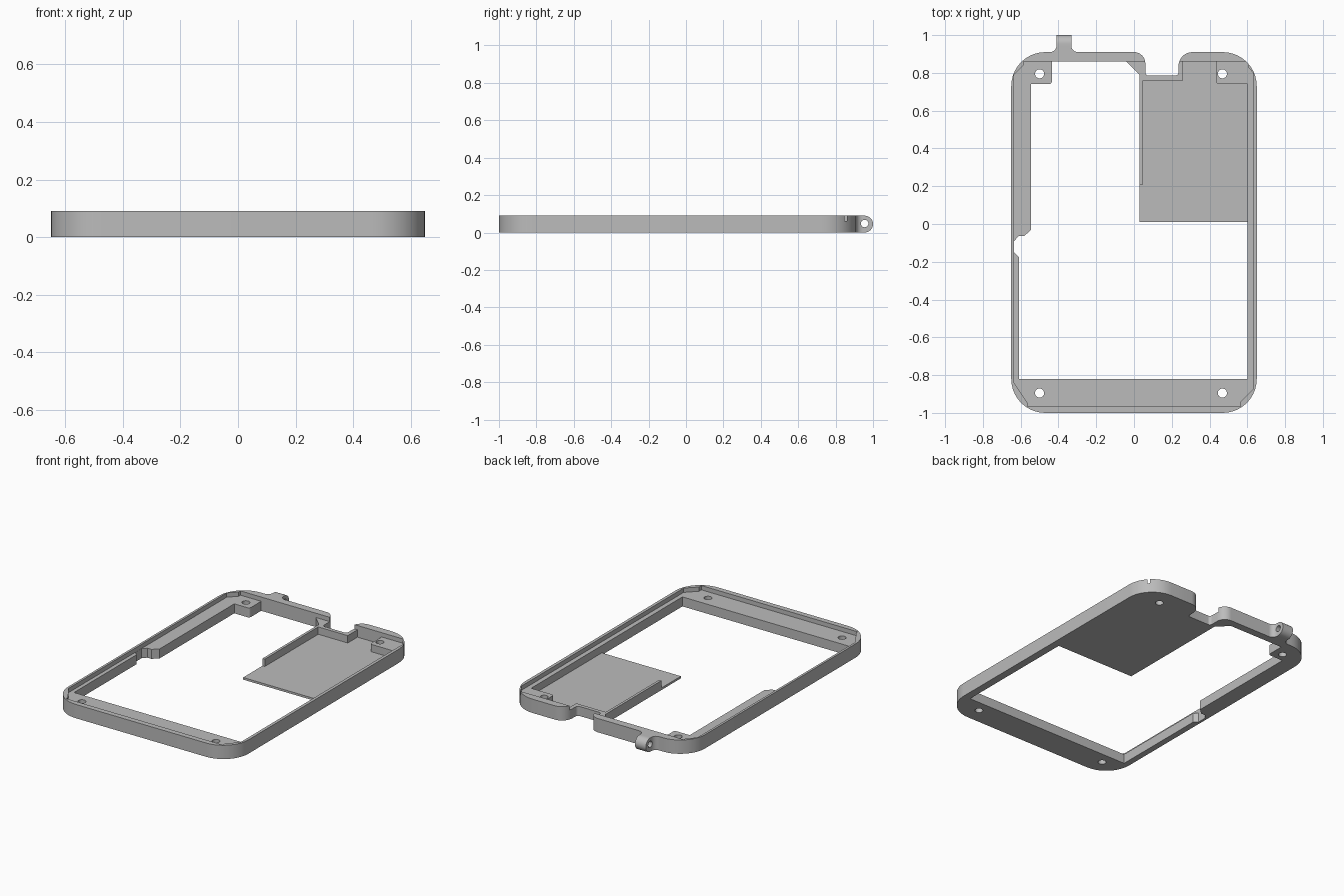
import bpy, bmesh, math
from mathutils import Vector, Matrix

if "Cube" in bpy.data.objects:
    bpy.data.objects.remove(bpy.data.objects["Cube"])

H = 0.09       # full height
LEDGE = 0.062  # inner ledge height
FLOOR = 0.014  # thin plate height

grey = bpy.data.materials.new("grey_plastic")
grey.diffuse_color = (0.5, 0.5, 0.5, 1)
grey.use_nodes = True
grey.node_tree.nodes["Principled BSDF"].inputs["Base Color"].default_value = grey.diffuse_color


def rounded(corners, steps=10):
    """Polygon from (x, y, radius) corners, each replaced by a tangent arc."""
    out = []
    n = len(corners)
    for i, c in enumerate(corners):
        p = Vector(c[:2])
        r = c[2] if len(c) > 2 else 0
        if r == 0:
            out.append(p)
            continue
        a = (Vector(corners[i - 1][:2]) - p).normalized()
        b = (Vector(corners[(i + 1) % n][:2]) - p).normalized()
        half = a.angle(b) / 2
        centre = p + (a + b).normalized() * (r / math.sin(half))
        t = r / math.tan(half)
        u, v = p + a * t - centre, p + b * t - centre
        sweep = u.angle(v)
        for k in range(steps + 1):
            f = k / steps
            out.append(centre + (u * math.sin((1 - f) * sweep)
                                 + v * math.sin(f * sweep)) / math.sin(sweep))
    return out


def finish(name, bm):
    bmesh.ops.recalc_face_normals(bm, faces=bm.faces)
    me = bpy.data.meshes.new(name)
    bm.to_mesh(me)
    bm.free()
    me.materials.append(grey)
    ob = bpy.data.objects.new(name, me)
    bpy.context.collection.objects.link(ob)
    return ob


def prism(name, corners, z0, z1):
    bm = bmesh.new()
    face = bm.faces.new([bm.verts.new((p.x, p.y, z0)) for p in rounded(corners)])
    ext = bmesh.ops.extrude_face_region(bm, geom=[face])
    bmesh.ops.translate(bm, vec=(0, 0, z1 - z0),
                        verts=[g for g in ext["geom"] if isinstance(g, bmesh.types.BMVert)])
    return finish(name, bm)


def cylinder(name, centre, radius, depth, axis="Z", sides=32):
    bm = bmesh.new()
    m = Matrix.Translation(centre)
    if axis == "X":
        m = m @ Matrix.Rotation(math.pi / 2, 4, "Y")
    bmesh.ops.create_cone(bm, cap_ends=True, segments=sides, radius1=radius,
                          radius2=radius, depth=depth, matrix=m)
    return finish(name, bm)


def combine(body, tool, op="DIFFERENCE"):
    tool.hide_render = True
    mod = body.modifiers.new("bool", "BOOLEAN")
    mod.operation, mod.solver, mod.object = op, "EXACT", tool
    bpy.context.view_layer.objects.active = body
    bpy.ops.object.modifier_apply(modifier=mod.name)
    bpy.data.objects.remove(tool, do_unlink=True)


# outer body with notch and lug stem
frame = prism("frame", [
    (-0.65, -1, 0.18), (0.65, -1, 0.18), (0.65, 0.91, 0.18),
    (0.235, 0.91, 0.075), (0.235, 0.785, 0.018), (0.06, 0.785, 0.018),
    (0.06, 0.91, 0.06), (-0.332, 0.91, 0.035), (-0.332, 0.955),
    (-0.41, 0.955), (-0.41, 0.91, 0.035), (-0.65, 0.91, 0.18)], 0, H)

# rounded end of the lug and its cross hole
combine(frame, cylinder("lug", (-0.371, 0.955, 0.045), 0.045, 0.078, "X"), "UNION")
combine(frame, cylinder("lug_hole", (-0.371, 0.955, 0.048), 0.02, 0.2, "X"))

# shallow recess leaving a thin raised rim
combine(frame, prism("recess", [
    (-0.635, -0.84), (-0.565, -0.945), (-0.565, -0.965), (0.565, -0.965),
    (0.565, -0.94), (0.63, -0.875), (0.63, 0.80), (0.605, 0.83), (0.605, 0.86),
    (-0.585, 0.86), (-0.585, 0.84), (-0.635, 0.79)], LEDGE, 0.2))

# main through opening
combine(frame, prism("opening", [
    (-0.61, -0.82), (0.60, -0.82), (0.60, 0.01), (0.03, 0.01), (0.03, 0.79),
    (-0.04, 0.86), (-0.435, 0.86), (-0.435, 0.74, 0.015), (-0.545, 0.74),
    (-0.545, -0.03), (-0.58, -0.063), (-0.61, -0.063), (-0.634, -0.09),
    (-0.634, -0.15), (-0.61, -0.175)], -0.1, 0.2))

# pocket above the thin floor plate
combine(frame, prism("pocket", [
    (0.0, -0.02), (0.60, -0.02), (0.60, 0.74), (0.435, 0.74, 0.015),
    (0.435, 0.86), (0.26, 0.86), (0.26, 0.76), (0.047, 0.76),
    (0.047, 0.21), (0.0, 0.21)], FLOOR, 0.2))

# four screw holes
for x in (-0.5, 0.468):
    for y in (-0.895, 0.795):
        combine(frame, cylinder("screw_hole", (x, y, 0.05), 0.024, 0.4))

bpy.ops.object.select_all(action="DESELECT")
frame.select_set(True)
bpy.context.view_layer.objects.active = frame
bpy.ops.object.shade_smooth_by_angle(angle=math.radians(30))
